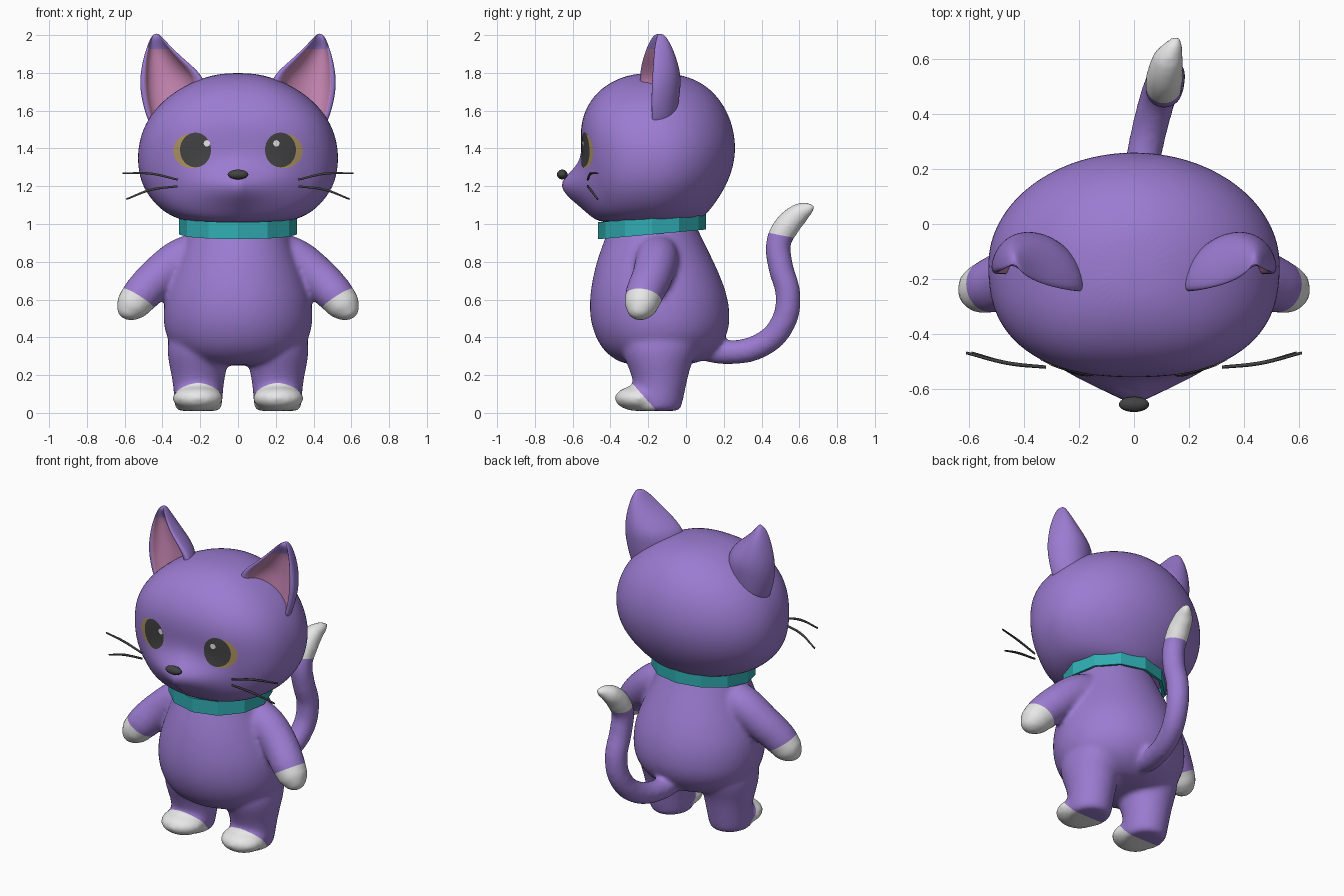
import bpy, bmesh, math
from mathutils import Vector
from mathutils.bvhtree import BVHTree

if "Cube" in bpy.data.objects:
    bpy.data.objects.remove(bpy.data.objects["Cube"])


def material(name, r, g, b):
    m = bpy.data.materials.new(name)
    m.use_nodes = True
    m.diffuse_color = (r, g, b, 1)
    bsdf = next(n for n in m.node_tree.nodes if n.type == 'BSDF_PRINCIPLED')
    bsdf.inputs["Base Color"].default_value = (r, g, b, 1)
    bsdf.inputs["Roughness"].default_value = 0.7
    return m


purple = material("purple fur", 0.33, 0.2, 0.64)
white = material("white fur", 0.8, 0.8, 0.8)
pink = material("pink inner ear", 0.6, 0.25, 0.47)
teal = material("teal collar", 0.03, 0.42, 0.45)
gold = material("gold iris", 0.42, 0.29, 0.12)
dark = material("dark grey", 0.055, 0.055, 0.055)


def select(objs):
    bpy.ops.object.select_all(action='DESELECT')
    for o in objs:
        o.select_set(True)
    bpy.context.view_layer.objects.active = objs[0]


def bake(o, smooth=True):
    """Turn curves and modifiers into a plain mesh."""
    select([o])
    bpy.ops.object.convert(target='MESH')
    o = bpy.context.view_layer.objects.active
    if smooth:
        bpy.ops.object.shade_smooth()
    return o


def from_bmesh(name, bm, mats, subdiv=0, smooth=True):
    bmesh.ops.recalc_face_normals(bm, faces=bm.faces[:])
    me = bpy.data.meshes.new(name)
    bm.to_mesh(me)
    bm.free()
    o = bpy.data.objects.new(name, me)
    bpy.context.collection.objects.link(o)
    for m in mats:
        me.materials.append(m)
    if subdiv:
        o.modifiers.new("subdiv", 'SUBSURF').levels = subdiv
    return bake(o, smooth)


def bridge(bm, rings, caps=True):
    """Skin a list of equal closed vertex rings; return faces by column."""
    n = len(rings[0])
    cols = []
    for a, b in zip(rings, rings[1:]):
        for i in range(n):
            j = (i + 1) % n
            cols.append((i, bm.faces.new((a[i], a[j], b[j], b[i]))))
    if caps:
        bm.faces.new(rings[0])
        bm.faces.new(rings[-1])
    return cols


def loft(name, rows, cx=0, n=24, front_power=2.0, subdiv=2):
    """Rows are (height, half width, front y, back y)."""
    bm = bmesh.new()
    rings = []
    for z, rx, yf, yb in rows:
        ring = []
        for i in range(n):
            a = 2 * math.pi * i / n
            c, s = math.cos(a), math.sin(a)
            e = 2 / (front_power if s < 0 else 2.0)
            x = cx + rx * math.copysign(abs(c) ** e, c)
            y = (yf + yb) / 2 + (yb - yf) / 2 * math.copysign(abs(s) ** e, s)
            ring.append(bm.verts.new((x, y, z)))
        rings.append(ring)
    bridge(bm, rings)
    return from_bmesh(name, bm, [purple], subdiv)


def tube(name, pts, mat, res=6):
    """Points are (x, y, z, radius)."""
    cu = bpy.data.curves.new(name, 'CURVE')
    cu.dimensions = '3D'
    cu.bevel_depth, cu.bevel_resolution = 1, res
    cu.resolution_u, cu.use_fill_caps = 8, True
    sp = cu.splines.new('BEZIER')
    sp.bezier_points.add(len(pts) - 1)
    for p, (x, y, z, r) in zip(sp.bezier_points, pts):
        p.co, p.radius = (x, y, z), r
        p.handle_left_type = p.handle_right_type = 'AUTO'
    cu.materials.append(mat)
    o = bpy.data.objects.new(name, cu)
    bpy.context.collection.objects.link(o)
    return bake(o)


def ball(name, loc, size, mat):
    bm = bmesh.new()
    bmesh.ops.create_uvsphere(bm, u_segments=24, v_segments=16, radius=1)
    bmesh.ops.scale(bm, vec=size, verts=bm.verts[:])
    bmesh.ops.translate(bm, vec=loc, verts=bm.verts[:])
    return from_bmesh(name, bm, [mat])


# Torso, limbs and tail, fused into one soft skin
parts = [loft("body", [
    (0.25, 0.16, -0.30, 0.02), (0.28, 0.28, -0.38, 0.10), (0.34, 0.35, -0.45, 0.18),
    (0.42, 0.39, -0.49, 0.225), (0.5, 0.4, -0.512, 0.238), (0.6, 0.395, -0.515, 0.228),
    (0.7, 0.365, -0.5, 0.195), (0.8, 0.325, -0.477, 0.15), (0.9, 0.285, -0.44, 0.10),
    (0.98, 0.26, -0.41, 0.06), (1.06, 0.22, -0.38, 0.03)])]
for s in (-1, 1):
    parts.append(loft("leg", [
        (0.008, 0.10, -0.28, -0.045), (0.02, 0.125, -0.30, -0.025), (0.08, 0.13, -0.29, -0.012),
        (0.16, 0.135, -0.275, 0.005), (0.25, 0.155, -0.31, 0.025), (0.34, 0.17, -0.35, 0.07),
        (0.45, 0.15, -0.33, 0.08)], cx=s * 0.21))
    parts.append(ball("foot", (s * 0.213, -0.25, 0.077), (0.135, 0.128, 0.068), purple))
    parts.append(tube("arm", [
        (s * 0.16, -0.15, 0.86, 0.11), (s * 0.3, -0.155, 0.81, 0.115),
        (s * 0.42, -0.18, 0.72, 0.108), (s * 0.51, -0.22, 0.63, 0.102),
        (s * 0.565, -0.24, 0.56, 0.088), (s * 0.592, -0.25, 0.515, 0.055),
        (s * 0.6, -0.252, 0.497, 0.02)], purple))
parts.append(tube("tail", [
    (0.0, 0.05, 0.34, 0.055), (0.03, 0.22, 0.32, 0.064), (0.07, 0.4, 0.36, 0.066),
    (0.105, 0.51, 0.47, 0.067), (0.12, 0.54, 0.62, 0.067), (0.115, 0.5, 0.78, 0.067),
    (0.108, 0.49, 0.9, 0.067), (0.112, 0.535, 0.99, 0.069), (0.125, 0.6, 1.055, 0.058),
    (0.15, 0.655, 1.085, 0.032), (0.158, 0.68, 1.097, 0.01)], purple))
select(parts)
bpy.ops.object.join()
body = bpy.context.view_layer.objects.active
rm = body.modifiers.new("fuse", 'REMESH')
rm.mode, rm.voxel_size = 'VOXEL', 0.015
sm = body.modifiers.new("soften", 'SMOOTH')
sm.factor, sm.iterations = 0.5, 7
body = bake(body)
body.data.materials.clear()
for m in (purple, white):
    body.data.materials.append(m)

# White socks, mittens and tail tip: cut clean edges, then colour one side
bm = bmesh.new()
bm.from_mesh(body.data)
for f in bm.faces:
    f.material_index = 0
markings = [
    (Vector((0, -0.23, 0.095)), Vector((0, -0.75, -0.66)), lambda c: c.z < 0.17),
    (Vector((0, 0.48, 0.945)), Vector((0, 0.2, 1)), lambda c: c.y > 0.35 and c.z > 0.8)]
for s in (-1, 1):
    markings.append((Vector((s * 0.525, -0.23, 0.605)), Vector((s * 0.5, -0.15, -0.8)),
                     lambda c, s=s: c.x * s > 0.42 and c.z > 0.4))
for p, n, region in markings:
    near = [f for f in bm.faces if region(f.calc_center_median())]
    geom = near + list({e for f in near for e in f.edges}) + list({v for f in near for v in f.verts})
    bmesh.ops.bisect_plane(bm, geom=geom, dist=0.0005, plane_co=p, plane_no=n)
    for f in bm.faces:
        c = f.calc_center_median()
        if region(c) and (c - p).dot(n) > 0:
            f.material_index = 1
for f in bm.faces:
    f.smooth = True
bm.to_mesh(body.data)
bm.free()
body.name = "body"

# Head with a pointed muzzle
head = loft("head", [
    (1.0, 0.2, -0.42, 0.02), (1.03, 0.345, -0.485, 0.09), (1.1, 0.44, -0.515, 0.15),
    (1.2, 0.51, -0.535, 0.215), (1.3, 0.533, -0.547, 0.252), (1.4, 0.533, -0.555, 0.266),
    (1.5, 0.508, -0.562, 0.254), (1.6, 0.452, -0.54, 0.22), (1.7, 0.345, -0.475, 0.15),
    (1.77, 0.205, -0.37, 0.05), (1.8, 0.08, -0.25, -0.08)], n=32, front_power=2.5)
for v in head.data.vertices:
    x, y, z = v.co
    if y < -0.2:
        d = (z - 1.2) / (0.1 if z > 1.2 else 0.12)
        v.co.y -= 0.125 * max(0, 1 - abs(x) / 0.36) ** 1.3 * math.exp(-d * d)
bm = bmesh.new()
bm.from_mesh(head.data)
head_tree = BVHTree.FromBMesh(bm)
bm.free()


def decal(name, cx, cz, rx, rz, lift, mat, n=32, steps=6):
    """Thin disc that follows the front of the head."""
    bm = bmesh.new()
    rings = []
    for k in range(1, steps + 1):
        ring = []
        for i in range(n):
            a = 2 * math.pi * i / n
            x, z = cx + rx * k / steps * math.cos(a), cz + rz * k / steps * math.sin(a)
            hit = head_tree.ray_cast(Vector((x, -2, z)), Vector((0, 1, 0)))[0]
            ring.append(bm.verts.new((x, hit.y - lift, z)))
        rings.append(ring)
    bridge(bm, rings, caps=False)
    bm.faces.new(rings[0])
    return from_bmesh(name, bm, [mat])


# Ears: crescent cross-sections, hollow side pink
ear_rows = [  # height, inner x, outer x, front y inner, front y outer, depth
    (1.48, 0.22, 0.45, -0.21, -0.18, 0.13), (1.58, 0.19, 0.497, -0.23, -0.18, 0.16),
    (1.7, 0.165, 0.525, -0.25, -0.18, 0.185), (1.78, 0.17, 0.525, -0.255, -0.175, 0.19),
    (1.86, 0.265, 0.51, -0.24, -0.17, 0.16), (1.93, 0.345, 0.488, -0.215, -0.165, 0.12),
    (1.985, 0.395, 0.465, -0.185, -0.155, 0.07), (2.008, 0.42, 0.445, -0.16, -0.145, 0.03)]
N = 9
for s, side in ((-1, "right"), (1, "left")):
    bm = bmesh.new()
    rings = []
    for z, xi, xo, yi, yo, depth in ear_rows:
        ring = []
        for inner in (False, True):
            for k in range(N):
                a = math.pi * k / (N - 1)
                a = math.pi - a if inner else a
                t = (1 - math.cos(a)) / 2
                t = 0.16 + 0.74 * t if inner else t
                y = yi + (yo - yi) * t + depth * math.sin(a) * (0.5 if inner and z < 1.95 else 0.1 if inner else 1)
                ring.append(bm.verts.new((s * (xi + (xo - xi) * t), y, z)))
        rings.append(ring)
    for i, f in bridge(bm, rings):
        if N <= i < 2 * N - 1 and f.calc_center_median().z < 1.93:
            f.material_index = 1
    from_bmesh(side + "_ear", bm, [purple, pink], subdiv=2)

# Eyes and whiskers
for s, side in ((-1, "right"), (1, "left")):
    decal(side + "_iris", s * 0.243, 1.387, 0.1, 0.092, 0.003, gold)
    decal(side + "_pupil", s * 0.229 - s * 0.004, 1.392, 0.082, 0.092, 0.005, dark)
    decal(side + "_eye_shine", 0.203 if s > 0 else -0.165, 1.427, 0.017, 0.017, 0.008, white, 12, 2)
    for label, z0, z1, x1 in (("upper", 1.245, 1.268, 0.61), ("lower", 1.21, 1.132, 0.59)):
        tube(side + "_" + label + "_whisker", [
            (s * 0.32, -0.52, z0 - 0.01, 0.006), (s * 0.46, -0.505, (z0 + z1) / 2 + 0.01, 0.007),
            (s * x1, -0.468, z1, 0.005)], dark, 1)

# Nose
ball("nose", (0, -0.655, 1.262), (0.055, 0.028, 0.026), dark)

# Collar: faceted tilted band
bm = bmesh.new()
rings = []
for r, z in ((0.93, 0.95), (1.0, 0.945), (1.0, 1.035), (0.93, 1.03)):
    ring = []
    for i in range(12):
        a = 2 * math.pi * (i + 0.0) / 12
        x, y = 0.313 * r * math.cos(a), 0.285 * r * math.sin(a)
        ring.append(bm.verts.new((x, y - 0.18, z + 0.09 * y)))
    rings.append(ring)
bridge(bm, rings + [rings[0]], caps=False)
from_bmesh("collar", bm, [teal], smooth=False)
